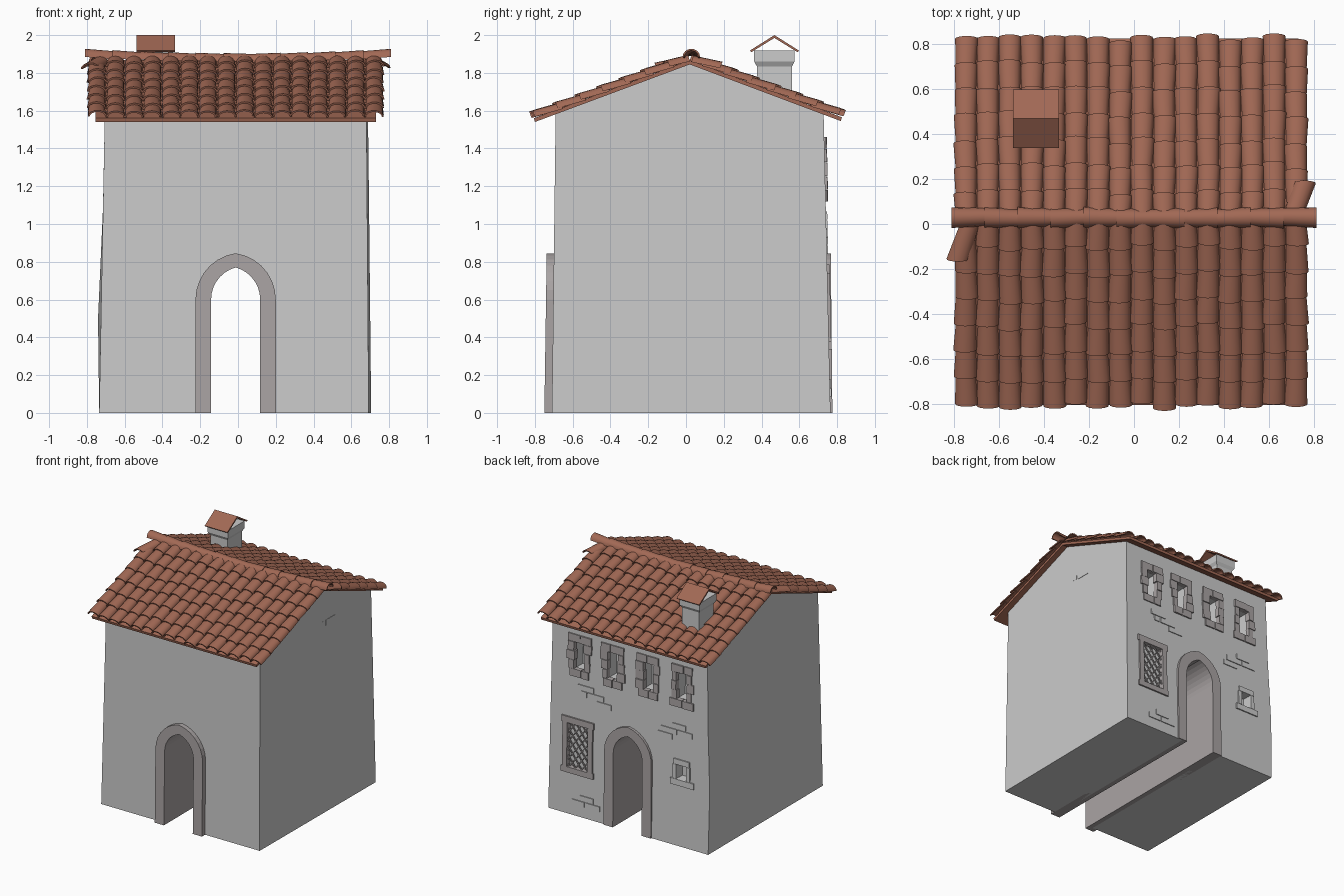
import bpy, bmesh, math, random
from mathutils import Vector as V

if "Cube" in bpy.data.objects:
    bpy.data.objects.remove(bpy.data.objects["Cube"])

random.seed(4)


def material(name, rgb):
    m = bpy.data.materials.new(name)
    m.diffuse_color = (*rgb, 1)
    m.use_nodes = True
    m.node_tree.nodes["Principled BSDF"].inputs["Base Color"].default_value = m.diffuse_color
    return m


CLAY = material("clay", (0.36, 0.14, 0.09))
STONE = material("stone", (0.40, 0.37, 0.37))


def finish(bm, name, mat=None, smooth=False):
    bmesh.ops.recalc_face_normals(bm, faces=bm.faces[:])
    me = bpy.data.meshes.new(name)
    bm.to_mesh(me)
    bm.free()
    ob = bpy.data.objects.new(name, me)
    bpy.context.collection.objects.link(ob)
    if mat:
        me.materials.append(mat)
    if smooth:
        bpy.ops.object.select_all(action='DESELECT')
        ob.select_set(True)
        bpy.context.view_layer.objects.active = ob
        bpy.ops.object.shade_smooth_by_angle(angle=math.radians(45))
    return ob


def loft(bm, rings, caps=True):
    rows = [[bm.verts.new(p) for p in r] for r in rings]
    n = len(rows[0])
    for a, b in zip(rows, rows[1:]):
        for i in range(n):
            j = (i + 1) % n
            bm.faces.new((a[i], a[j], b[j], b[i]))
    if caps:
        bm.faces.new(rows[0][::-1])
        bm.faces.new(rows[-1])
    return rows


# Points on the leaning walls: u along the wall, d outward
def back(u, z, d):
    return V((u, 0.765 - 0.023 * z + d, z))


def right(u, z, d):
    return V((0.698 - 0.011 * z + 0.010 * u + d, u, z))


def block(bm, wall, u0, u1, z0, z1, out, inn=-0.03):
    loft(bm, [[wall(u, z, d) for u, z in ((u0, z0), (u1, z0), (u1, z1), (u0, z1))]
              for d in (inn, out)])


def arch(w, h, foot=0.0, n=7):
    r = (w * w + h * h) / (2 * w)
    top = math.atan2(h, r - w)
    half = [(w, foot)] + [(w - r + r * math.cos(top * i / n), 0.6 + r * math.sin(top * i / n))
                          for i in range(n + 1)]
    pts = half + [(-x, z) for x, z in half[-2::-1]]
    return [(x - 0.0125, z) for x, z in pts]


# House body: leaning wall rings closed by a gable
bm = bmesh.new()
rings = []
for z, bl, br in ((0, -0.735, 0.705), (0.5, -0.741, 0.700), (1.08, -0.715, 0.694), (1.59, -0.705, 0.688)):
    f = z / 1.59
    yf, yb = -0.71 + 0.02 * f, 0.765 - 0.023 * z
    rings.append([V((-0.735 + 0.03 * f, yf, z)), V((0.692 - 0.012 * f, yf, z)), V((br, yb, z)), V((bl, yb, z))])
rows = loft(bm, rings, caps=False)
bm.faces.new(rows[0][::-1])
a, b, c, d = rows[-1]
gl, gr = bm.verts.new((-0.703, 0.02, 1.86)), bm.verts.new((0.684, 0.02, 1.86))
for face in ((a, b, gr, gl), (c, d, gl, gr), (b, c, gr), (d, a, gl)):
    bm.faces.new(face)
bmesh.ops.triangulate(bm, faces=bm.faces[:])
body = finish(bm, "house_body")

# Openings: passage, upper windows, lattice window, niche
WINDOWS = (0.44, 0.14, -0.18, -0.48)
bm = bmesh.new()
loft(bm, [[V((x, y, z)) for x, z in arch(0.17, 0.205, -0.1)] for y in (-1, 1)])
for u in WINDOWS:
    block(bm, back, u - 0.055, u + 0.055, 1.175, 1.405, 0.1, -0.12)
block(bm, back, 0.345, 0.545, 0.375, 0.74, 0.1, -0.03)
block(bm, back, -0.535, -0.44, 0.535, 0.66, 0.1, -0.08)
cutter = finish(bm, "cutter")
cutter.hide_render = True
mod = body.modifiers.new("openings", 'BOOLEAN')
mod.operation, mod.solver, mod.object = 'DIFFERENCE', 'EXACT', cutter
dg = bpy.context.evaluated_depsgraph_get()
cut = bpy.data.meshes.new_from_object(body.evaluated_get(dg))
body.modifiers.clear()
body.data = cut
bpy.data.objects.remove(cutter)

# Stone lining running through the passage
bm = bmesh.new()
inner, outer = arch(0.13, 0.17), arch(0.2125, 0.245)
sections = zip(inner, outer)
loft(bm, [[V((i[0], -0.75 + 0.015 * i[1], i[1])), V((o[0], -0.75 + 0.015 * o[1], o[1])),
           V((o[0], 0.775 - 0.01 * o[1], o[1])), V((i[0], 0.775 - 0.01 * i[1], i[1]))] for i, o in sections])
finish(bm, "passage_arch", STONE)

# Rough stone surrounds of the upper windows
bm = bmesh.new()
for u in WINDOWS:
    for z0, z1 in ((1.12, 1.18), (1.40, 1.46)):
        m = u + random.uniform(-0.03, 0.03)
        block(bm, back, u - random.uniform(0.08, 0.11), m - 0.003, z0, z1, random.uniform(0.008, 0.014))
        block(bm, back, m + 0.003, u + random.uniform(0.08, 0.11), z0, z1, random.uniform(0.008, 0.014))
    for s in (-1, 1):
        for k in range(3):
            z0 = 1.182 + k * 0.073
            e = sorted((u + s * (0.05 - random.uniform(0, 0.012)), u + s * random.uniform(0.085, 0.115)))
            block(bm, back, e[0], e[1], z0, z0 + 0.070, random.uniform(0.007, 0.014))
finish(bm, "upper_window_stones", STONE)

# Lattice window frame and diagonal bars
bm = bmesh.new()
for r in ((0.30, 0.59, 0.735, 0.785), (0.30, 0.59, 0.335, 0.38), (0.31, 0.352, 0.38, 0.735), (0.538, 0.58, 0.38, 0.735)):
    block(bm, back, *r, 0.013)
finish(bm, "lattice_frame", STONE)
bm = bmesh.new()
U0, U1, Z0, Z1, M = 0.347, 0.543, 0.377, 0.738, 1.3
for s in (-1, 1):
    for k in range(-4, 5):
        c = 0.5575 + k * 0.072
        lo, hi = sorted(((Z0 - c) / (s * M), (Z1 - c) / (s * M)))
        ua, ub = max(U0, 0.445 + lo), min(U1, 0.445 + hi)
        if ub - ua > 0.01:
            za, zb = c + s * M * (ua - 0.445), c + s * M * (ub - 0.445)
            t = 0.006
            loft(bm, [[back(ua, za - t, e), back(ub, zb - t, e), back(ub, zb + t, e), back(ua, za + t, e)]
                      for e in (-0.014, -0.004)])
finish(bm, "lattice_bars", STONE)

# Niche surround and exposed brick patches
bm = bmesh.new()
for r in ((-0.56, -0.42, 0.657, 0.70), (-0.60, -0.39, 0.49, 0.538), (-0.565, -0.532, 0.54, 0.655), (-0.443, -0.41, 0.54, 0.655)):
    block(bm, back, *r, 0.010)
finish(bm, "niche_stones")
bm = bmesh.new()
for u0, u1, z in ((0.31, 0.45, 1.045), (0.22, 0.36, 0.998), (0.37, 0.42, 0.998), (0.15, 0.28, 0.95),
                  (-0.52, -0.40, 0.96), (-0.44, -0.30, 0.912), (-0.58, -0.45, 0.912), (-0.40, -0.27, 0.865),
                  (0.30, 0.42, 0.155), (0.38, 0.49, 0.108), (0.24, 0.37, 0.108)):
    block(bm, back, u0, u1, z - 0.021, z + 0.021, 0.007)
block(bm, right, 0.15, 0.27, 1.50, 1.55, 0.005)
block(bm, right, 0.09, 0.135, 1.51, 1.55, 0.004)
finish(bm, "brick_patches")

# Roof deck under the tiles
bm = bmesh.new()
DECK = ((-0.80, 1.54), (0.02, 1.845), (0.82, 1.545), (0.825, 1.565), (0.02, 1.867), (-0.805, 1.56))
loft(bm, [[V((x, y, z)) for y, z in DECK] for x in (-0.755, 0.73)])
finish(bm, "roof_deck", CLAY)


# Barrel tile: half-pipe shell from p to q, wider at q
def tile(bm, p, q, side, up, r, h, n=8, thick=0.009):
    def ring(c, k):
        pts = [(math.cos(math.pi * i / n), math.sin(math.pi * i / n)) for i in range(n + 1)]
        return ([c + side * (r * k * x) + up * (h * z) for x, z in pts] +
                [c + side * ((r * k - thick) * x) + up * ((h - thick) * z) for x, z in reversed(pts)])
    loft(bm, [ring(p, 0.86), ring(q, 1.0)])


# Sixteen columns of tiles on each slope
ANG = math.atan(0.374)
for s, name, pitch in ((-1, "front_tiles", 0.1255), (1, "back_tiles", 0.1215)):
    bm = bmesh.new()
    down = V((0, s * math.cos(ANG), -math.sin(ANG)))
    up = V((0, s * math.sin(ANG), math.cos(ANG)))
    ridge = V((0, 0.02, 1.867))
    for col in range(16):
        x = -0.747 + col * 0.0979
        shift = random.uniform(-0.02, 0.015)
        for row in range(7):
            end = (row + 1) * pitch + shift + random.uniform(-0.006, 0.006)
            yaw = random.uniform(-0.005, 0.005)
            if row == 0 and (s, col) in ((-1, 0), (1, 15)):
                yaw, end = s * 0.035, end + 0.06
            start = max(0.0, end - 0.155)
            p = ridge + down * start - up * 0.006 + V((x - yaw * 0.5, 0, 0))
            q = ridge + down * end + up * (0.007 + 2 * max(0, abs(yaw) - 0.03)) + V((x + yaw, 0, 0))
            tile(bm, p, q, V((1, 0, 0)), up, 0.051, 0.036)
    finish(bm, name, CLAY, True)

# Ridge tiles, sagging slightly at the middle
bm = bmesh.new()
for i in range(11):
    x0 = -0.81 + i * 0.1465
    ends = [V((x, 0.028 + random.uniform(-0.004, 0.004), 1.857 + 0.022 * (x / 0.8) ** 2)) for x in (x0 + 0.155, x0)]
    if i > 5:
        ends.reverse()
    tile(bm, ends[0], ends[1] + V((0, 0, 0.005)), V((0, 1, 0)), V((0, 0, 1)), 0.046, 0.043)
finish(bm, "ridge_tiles", CLAY, True)

# Chimney stack with flared top
bm = bmesh.new()
loft(bm, [[V((-0.435 + sx * (w - 0.016), 0.468 + sy * w, z)) for sx, sy in ((-1, -1), (1, -1), (1, 1), (-1, 1))]
          for w, z in ((0.093, 1.62), (0.093, 1.835), (0.107, 1.86), (0.107, 1.918))])
finish(bm, "chimney_stack")

# Chimney cap of two leaning slabs
bm = bmesh.new()
CAP = ((0.338, 1.918), (0.346, 1.910), (0.468, 1.985), (0.590, 1.910), (0.598, 1.918), (0.468, 2.0))
loft(bm, [[V((x, y, z)) for y, z in CAP] for x in (-0.537, -0.333)])
finish(bm, "chimney_cap", CLAY)
